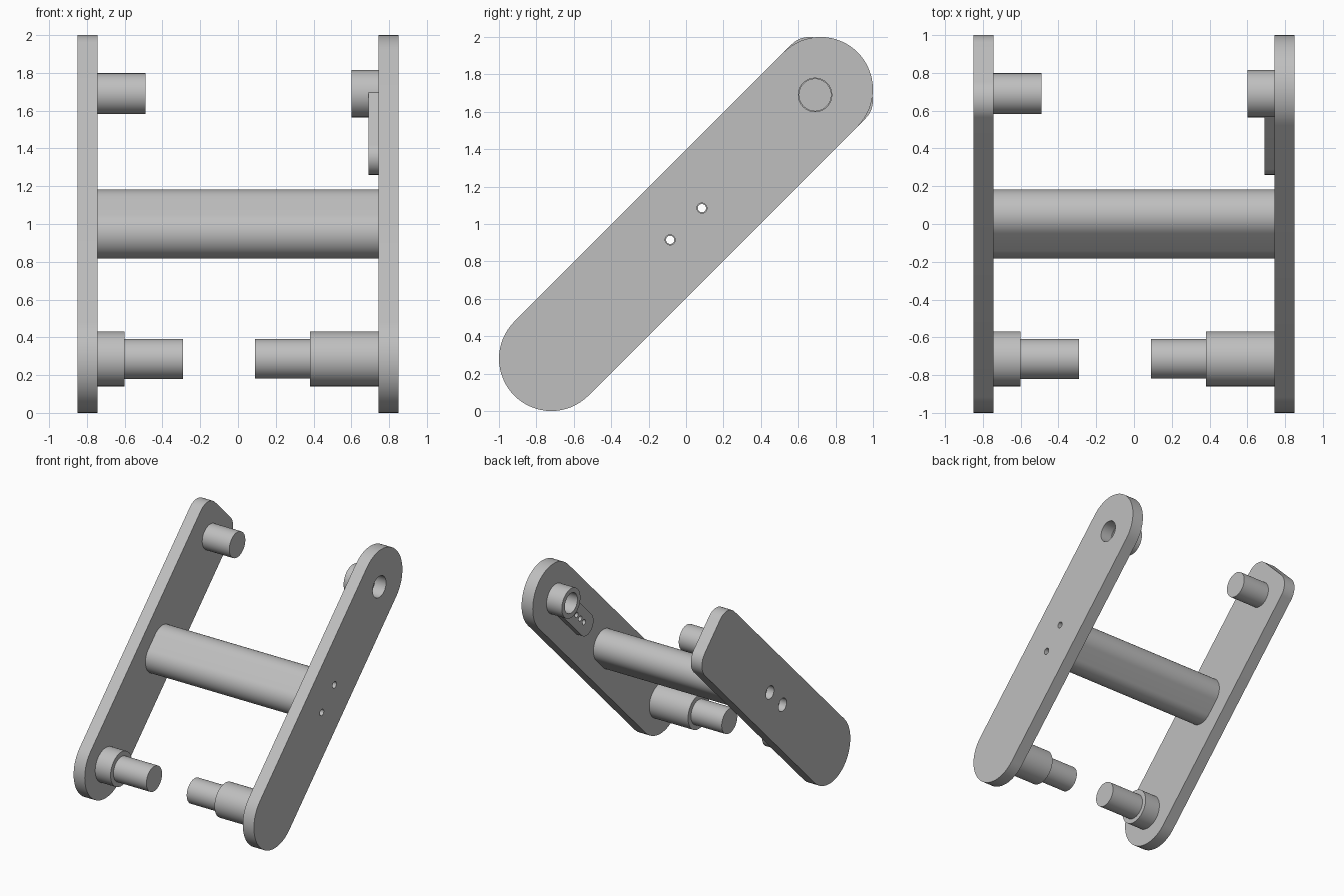
import bpy, bmesh, math

if "Cube" in bpy.data.objects:
    bpy.data.objects.remove(bpy.data.objects["Cube"], do_unlink=True)

grey = bpy.data.materials.new("light grey")
grey.use_nodes = True
colour = (0.52, 0.52, 0.52, 1)
grey.diffuse_color = colour
grey.node_tree.nodes["Principled BSDF"].inputs["Base Color"].default_value = colour

D = math.sqrt(0.5)
INNER, OUTER = 0.745, 0.85   # side plate faces
HALF = 0.28                  # half width of the side plates
LOW, HIGH = -1.01, 0.976     # peg stations along the diagonal
BOLTS = (-0.12, 0.12)


def arc(s, t, r, start, end, steps):
    """Points of an arc in (along, across) coordinates, angles in degrees."""
    return [(s + r * math.cos(math.radians(start + (end - start) * i / steps)),
             t + r * math.sin(math.radians(start + (end - start) * i / steps)))
            for i in range(steps + 1)]


def stadium(s0, s1, r):
    return arc(s1, 0, r, -90, 90, 32) + arc(s0, 0, r, 90, 270, 32)


def circle(s, r, steps=64):
    return arc(s, 0, r, 0, 360, steps)[:-1]


def prism(name, profile, x0, x1):
    """Extrude a profile lying in the tilted side plane from x0 to x1."""
    bm = bmesh.new()
    verts = [bm.verts.new((x0, (s - t) * D, 1 + (s + t) * D)) for s, t in profile]
    face = bm.faces.new(verts)
    moved = bmesh.ops.extrude_face_region(bm, geom=[face])["geom"]
    bmesh.ops.translate(bm, vec=(x1 - x0, 0, 0),
                        verts=[v for v in moved if isinstance(v, bmesh.types.BMVert)])
    bmesh.ops.recalc_face_normals(bm, faces=bm.faces)
    mesh = bpy.data.meshes.new(name)
    bm.to_mesh(mesh)
    bm.free()
    mesh.materials.append(grey)
    obj = bpy.data.objects.new(name, mesh)
    bpy.context.collection.objects.link(obj)
    return obj


def activate(obj):
    bpy.ops.object.select_all(action="DESELECT")
    obj.select_set(True)
    bpy.context.view_layer.objects.active = obj


def drill(obj, s, r, x0, x1):
    """Cut a round hole across the part."""
    cutter = prism("cutter", circle(s, r, 32), x0, x1)
    cutter.hide_render = True
    mod = obj.modifiers.new("hole", "BOOLEAN")
    mod.operation, mod.solver, mod.object = "DIFFERENCE", "EXACT", cutter
    activate(obj)
    bpy.ops.object.modifier_apply(modifier=mod.name)
    bpy.data.objects.remove(cutter, do_unlink=True)


parts = []

# Side plates: one with round ends, one with a blunt upper end
left_plate = prism("left_side_plate", stadium(-1.018, 1.018, HALF), INNER, OUTER)
corner = 0.135
blunt = (arc(1.078, corner - HALF, corner, -90, 0, 16)
         + arc(1.078, HALF - corner, corner, 0, 90, 16)
         + arc(-1.018, 0, HALF, 90, 270, 32))
right_plate = prism("right_side_plate", blunt, -OUTER, -INNER)

# Crossbar with two long bolt holes
crossbar = prism("crossbar", stadium(-0.066, 0.066, 0.136), -INNER, INNER)
for s in BOLTS:
    drill(crossbar, s, 0.022, -0.9, 0.9)
    drill(left_plate, s, 0.027, 0.7, 0.9)
    drill(right_plate, s, 0.022, -0.9, -0.7)
    drill(right_plate, s, 0.055, -0.9, -0.785)

# Hollow boss and the shaft hole behind it
boss = prism("upper_boss", circle(HIGH, 0.125), 0.60, INNER)
drill(boss, HIGH, 0.085, 0.5, 0.8)
drill(left_plate, HIGH, 0.09, 0.7, 0.9)

# Raised pad with a row of blind holes
pad = prism("adjustment_pad", stadium(0.50, HIGH, 0.093), 0.69, INNER)
drill(pad, HIGH, 0.1, 0.6, 0.8)
for i in range(4):
    drill(pad, 0.55 + 0.07 * i, 0.022, 0.6, 0.725)

parts += [left_plate, right_plate, crossbar, boss, pad]

# Pegs and collars
for name, s, r, x0, x1 in (
        ("upper_right_peg", HIGH, 0.108, -INNER, -0.49),
        ("lower_right_collar", LOW, 0.145, -INNER, -0.60),
        ("lower_right_peg", LOW, 0.106, -0.60, -0.29),
        ("lower_left_collar", LOW, 0.145, 0.38, INNER),
        ("lower_left_peg", LOW, 0.105, 0.09, 0.38)):
    parts.append(prism(name, circle(s, r), x0, x1))

for obj in parts:
    activate(obj)
    bpy.ops.object.shade_smooth_by_angle(angle=math.radians(30))
